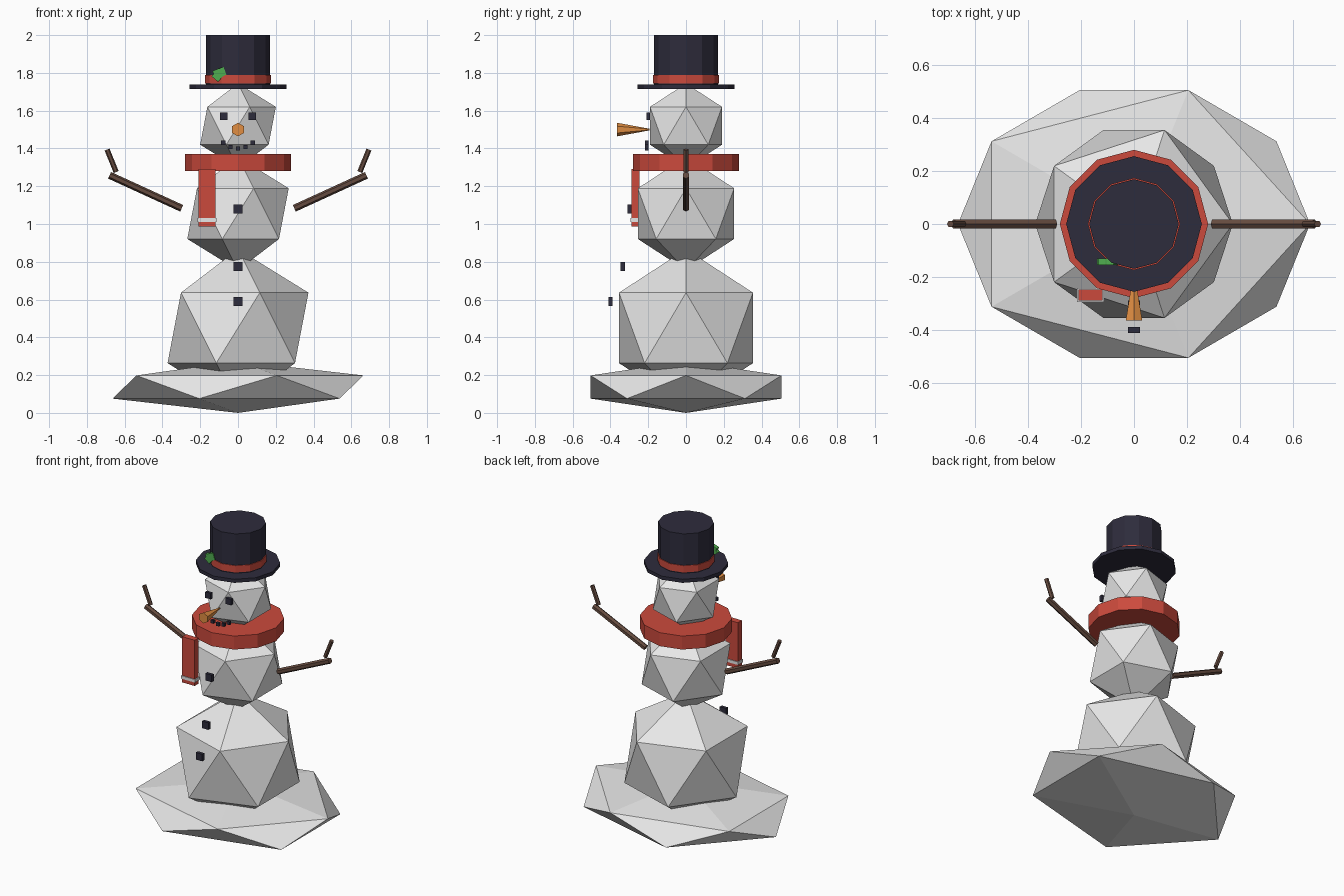
import bpy, bmesh
from math import radians
from mathutils import Matrix, Vector

cube = bpy.data.objects.get("Cube")
if cube:
    bpy.data.objects.remove(cube, do_unlink=True)


def material(name, rgb):
    m = bpy.data.materials.new(name)
    m.use_nodes = True
    m.diffuse_color = (*rgb, 1)
    m.node_tree.nodes["Principled BSDF"].inputs["Base Color"].default_value = (*rgb, 1)
    return m


SNOW = material("snow white", (0.82, 0.82, 0.82))
BLACK = material("coal black", (0.027, 0.025, 0.045))
RED = material("scarf red", (0.6, 0.068, 0.046))
BROWN = material("twig brown", (0.13, 0.07, 0.05))
ORANGE = material("carrot orange", (0.75, 0.27, 0.055))
GREEN = material("leaf green", (0.08, 0.42, 0.08))


def finish(name, bm, mat):
    mesh = bpy.data.meshes.new(name)
    bm.to_mesh(mesh)
    bm.free()
    mesh.materials.append(mat)
    obj = bpy.data.objects.new(name, mesh)
    bpy.context.collection.objects.link(obj)
    return obj


def snowball(name, z, size):
    """Faceted icosahedron with its own radius on each axis."""
    bm = bmesh.new()
    place = Matrix.Translation((0, 0, z)) @ Matrix.Diagonal((*size, 1))
    bmesh.ops.create_icosphere(bm, subdivisions=1, radius=1, matrix=place)
    return finish(name, bm, SNOW)


def rod(name, start, end, r1, r2, sides, mat):
    """Capped cylinder or cone from one point to another."""
    a, b = Vector(start), Vector(end)
    axis = b - a
    turn = axis.to_track_quat("Z", "Y").to_matrix().to_4x4()
    bm = bmesh.new()
    bmesh.ops.create_cone(bm, cap_ends=True, segments=sides, radius1=r1, radius2=r2,
                          depth=axis.length, matrix=Matrix.Translation((a + b) / 2) @ turn)
    return finish(name, bm, mat)


def disc(name, low, high, r, mat):
    return rod(name, (0, 0, low), (0, 0, high), r, r, 12, mat)


def box(name, centre, size, mat, tilt=0):
    bm = bmesh.new()
    place = (Matrix.Translation(centre) @ Matrix.Rotation(radians(tilt), 4, "Y")
             @ Matrix.Diagonal((*size, 1)))
    bmesh.ops.create_cube(bm, size=1, matrix=place)
    return finish(name, bm, mat)


# Snow mound and the three stacked balls
snowball("snow_mound", 0.137, (0.743, 0.594, 0.137))
snowball("lower_body", 0.45, (0.417, 0.417, 0.417))
snowball("upper_body", 1.055, (0.3, 0.3, 0.3))
snowball("head", 1.52, (0.224, 0.224, 0.224))

# Top hat
disc("hat_brim", 1.714, 1.738, 0.256, BLACK)
disc("hat_crown", 1.73, 2.0, 0.169, BLACK)
disc("hat_band", 1.745, 1.79, 0.174, RED)
box("hat_leaf_upper", (-0.098, -0.143, 1.8), (0.062, 0.025, 0.045), GREEN, -20)
box("hat_leaf_lower", (-0.105, -0.143, 1.788), (0.045, 0.025, 0.055), GREEN, 40)

# Scarf with hanging tail and pale stripe
disc("scarf_ring", 1.28, 1.37, 0.28, RED)
box("scarf_tail", (-0.164, -0.268, 1.138), (0.092, 0.042, 0.305), RED)
box("scarf_stripe", (-0.164, -0.268, 1.021), (0.102, 0.052, 0.02), SNOW)

# Carrot nose, wide end outwards
rod("carrot_nose", (0, -0.365, 1.5), (0, -0.192, 1.5), 0.036, 0.004, 6, ORANGE)

# Coal eyes, mouth and buttons
for side, label in ((1, "left"), (-1, "right")):
    box(label + "_eye", (side * 0.075, -0.2, 1.57), (0.04, 0.02, 0.04), BLACK)
for i in range(-2, 3):
    box("mouth_coal", (i * 0.039, -0.208, 1.4 + 0.0075 * i * i), (0.022, 0.017, 0.022), BLACK)
for y, z in ((-0.3, 1.08), (-0.335, 0.775), (-0.4, 0.59)):
    box("button", (0, y, z), (0.047, 0.022, 0.047), BLACK)

# Stick arms with one twig each
for side, label in ((1, "left"), (-1, "right")):
    rod(label + "_arm", (side * 0.298, 0, 1.083), (side * 0.68, 0, 1.258),
        0.019, 0.019, 6, BROWN)
    rod(label + "_twig", (side * 0.645, 0, 1.275), (side * 0.693, 0, 1.394),
        0.014, 0.014, 6, BROWN)
